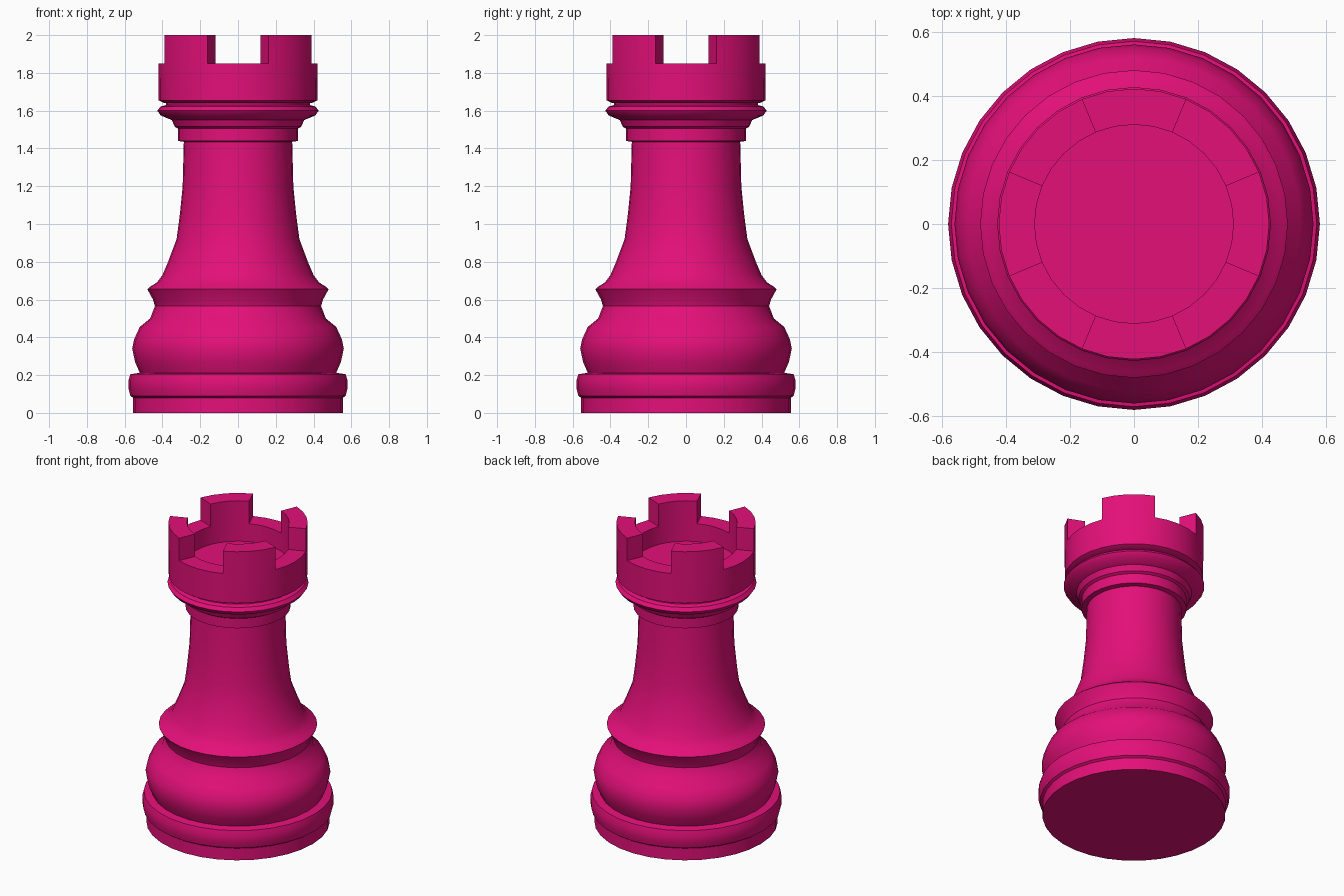
import bpy, bmesh, math

if "Cube" in bpy.data.objects:
    bpy.data.objects.remove(bpy.data.objects["Cube"])

SIDES = 32
pink = bpy.data.materials.new("deep_pink")
pink.diffuse_color = (0.77, 0.005, 0.19, 1)
pink.use_nodes = True
pink.node_tree.nodes["Principled BSDF"].inputs["Base Color"].default_value = pink.diffuse_color


def lathe(name, profile, merlon_height=0.0, merlon_band=-1):
    """Spin (radius, z) points about z; r = 0 ends become a single pole vertex.
    Optionally raise battlements on one band of the profile."""
    bm = bmesh.new()
    rings = []
    for r, z in profile:
        if r == 0:
            rings.append([bm.verts.new((0, 0, z))] * SIDES)
        else:
            rings.append([bm.verts.new((r * math.cos(2 * math.pi * i / SIDES),
                                        r * math.sin(2 * math.pi * i / SIDES), z))
                          for i in range(SIDES)])
    raised = []
    for k in range(len(rings) - 1):
        a, b = rings[k], rings[k + 1]
        for i in range(SIDES):
            j = (i + 1) % SIDES
            loop = list(dict.fromkeys((a[i], a[j], b[j], b[i])))
            face = bm.faces.new(loop)
            # battlements stand on the diagonals, gaps on the axes
            if k == merlon_band and 22.5 < ((i + 0.5) * 360 / SIDES) % 90 < 67.5:
                raised.append(face)
    if raised:
        out = bmesh.ops.extrude_face_region(bm, geom=raised)
        top = [v for v in out["geom"] if isinstance(v, bmesh.types.BMVert)]
        bmesh.ops.translate(bm, vec=(0, 0, merlon_height), verts=top)
        old = [f for f in raised if f.is_valid]
        if old:
            bmesh.ops.delete(bm, geom=old, context="FACES_ONLY")
    bmesh.ops.recalc_face_normals(bm, faces=bm.faces[:])
    mesh = bpy.data.meshes.new(name)
    bm.to_mesh(mesh)
    bm.free()
    mesh.materials.append(pink)
    obj = bpy.data.objects.new(name, mesh)
    bpy.context.collection.objects.link(obj)
    bpy.ops.object.select_all(action="DESELECT")
    obj.select_set(True)
    bpy.context.view_layer.objects.active = obj
    bpy.ops.object.shade_smooth_by_angle(angle=math.radians(35))
    return obj


# Base, bulge, flange, tapering shaft and collar as one turned body
lathe("turned_body", [
    (0, 0), (0.555, 0), (0.555, 0.08),                                   # foot
    (0.57, 0.09), (0.58, 0.13), (0.58, 0.17), (0.57, 0.205), (0.52, 0.212),
    (0.545, 0.27), (0.56, 0.34), (0.55, 0.39), (0.52, 0.455),            # bulge
    (0.465, 0.50), (0.44, 0.565),
    (0.45, 0.60), (0.48, 0.655), (0.465, 0.668),                         # flange
    (0.43, 0.69), (0.40, 0.73), (0.37, 0.80), (0.325, 0.92),             # shaft
    (0.308, 1.05), (0.293, 1.20), (0.287, 1.435),
    (0.318, 1.44), (0.318, 1.505),                                       # collar
    (0.335, 1.515), (0.35, 1.55), (0.41, 1.575), (0.427, 1.60),          # ring
    (0.41, 1.622), (0.38, 1.63), (0.38, 1.65), (0, 1.65)])

# Crown cup with four battlements
lathe("battlement_crown", [
    (0, 1.64), (0.39, 1.64), (0.42, 1.655), (0.422, 1.85),
    (0.31, 1.85), (0.31, 1.73), (0, 1.73)],
    merlon_height=0.15, merlon_band=3)
